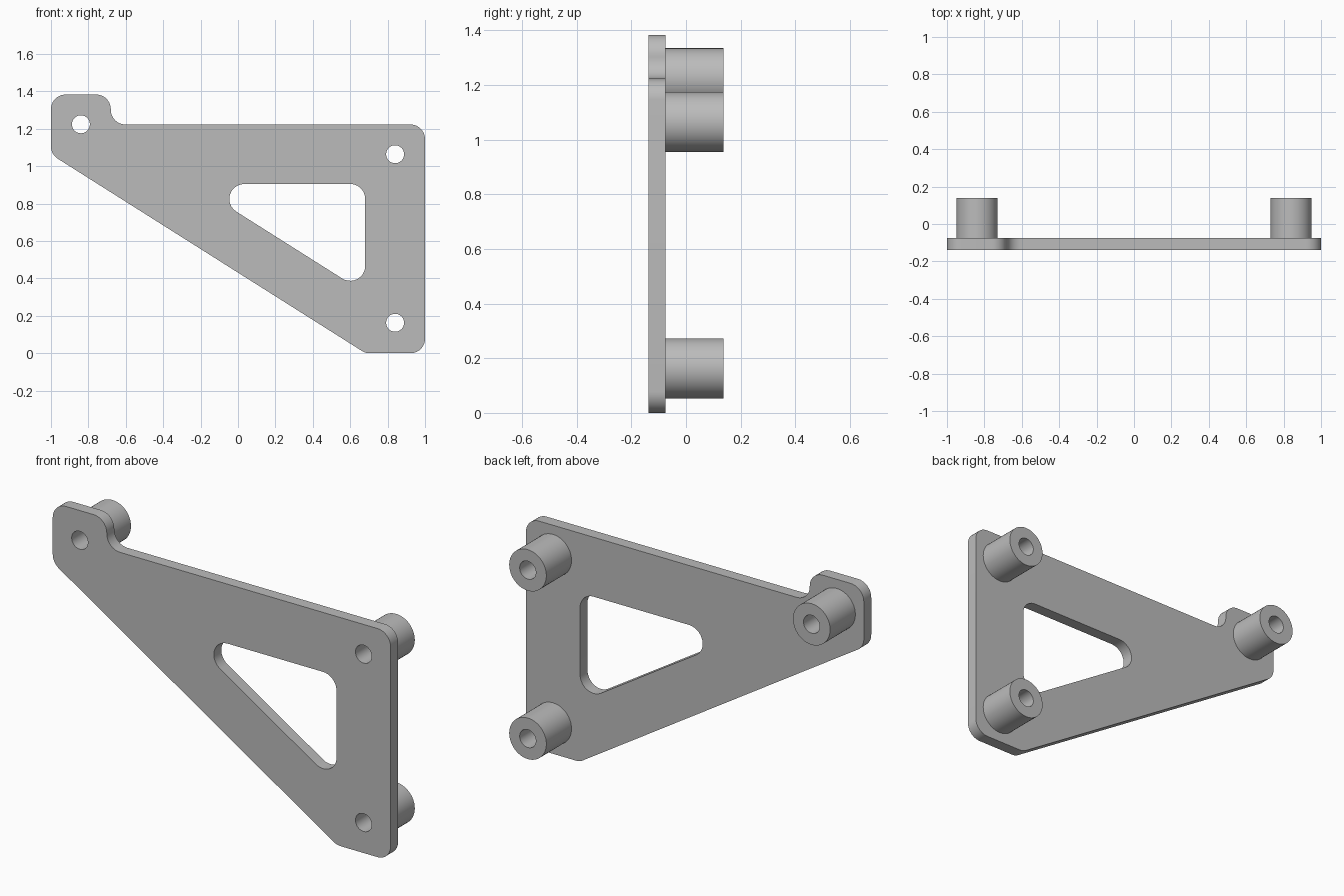
import bpy, bmesh, math
from mathutils import Vector

if "Cube" in bpy.data.objects:
    bpy.data.objects.remove(bpy.data.objects["Cube"])

grey = bpy.data.materials.new("metal_grey")
grey.diffuse_color = (0.5, 0.5, 0.5, 1)
grey.use_nodes = True
grey.node_tree.nodes["Principled BSDF"].inputs["Base Color"].default_value = grey.diffuse_color

BACK, FACE, FRONT = 0.138, -0.075, -0.138   # spacer end, plate back, plate front
HOLES = [(-0.84, 1.224), (0.84, 1.064), (0.84, 0.163)]


def rounded(corners, r, steps=10):
    """Polygon with every corner replaced by a tangent arc of radius r."""
    pts = [Vector(c) for c in corners]
    out = []
    for i, p in enumerate(pts):
        a = (pts[i - 1] - p).normalized()
        b = (pts[(i + 1) % len(pts)] - p).normalized()
        half = a.angle(b) / 2
        centre = p + (a + b).normalized() * (r / math.sin(half))
        start = p + a * (r / math.tan(half)) - centre
        end = p + b * (r / math.tan(half)) - centre
        sweep = math.atan2(start.x * end.y - start.y * end.x, start.dot(end))
        for k in range(steps + 1):
            t = sweep * k / steps
            c, s = math.cos(t), math.sin(t)
            out.append(centre + Vector((start.x * c - start.y * s,
                                        start.x * s + start.y * c)))
    return out


def circle(c, r, n=48):
    return [Vector((c[0] + r * math.cos(math.tau * i / n),
                    c[1] + r * math.sin(math.tau * i / n))) for i in range(n)]


def extruded(name, loops, y0, y1):
    """Fill the outer loop minus inner loops in xz, then extrude along y."""
    bm = bmesh.new()
    edges = []
    for loop in loops:
        vs = [bm.verts.new((p.x, y0, p.y)) for p in loop]
        edges += [bm.edges.new((vs[i - 1], vs[i])) for i in range(len(vs))]
    bmesh.ops.triangle_fill(bm, edges=edges, use_beauty=True, use_dissolve=False)
    ext = bmesh.ops.extrude_face_region(bm, geom=bm.faces[:], use_keep_orig=True)
    moved = [g for g in ext["geom"] if isinstance(g, bmesh.types.BMVert)]
    bmesh.ops.translate(bm, verts=moved, vec=(0, y1 - y0, 0))
    bmesh.ops.recalc_face_normals(bm, faces=bm.faces[:])
    mesh = bpy.data.meshes.new(name)
    bm.to_mesh(mesh)
    bm.free()
    mesh.materials.append(grey)
    ob = bpy.data.objects.new(name, mesh)
    bpy.context.collection.objects.link(ob)
    bpy.ops.object.select_all(action='DESELECT')
    ob.select_set(True)
    bpy.context.view_layer.objects.active = ob
    bpy.ops.object.shade_smooth_by_angle(angle=math.radians(30))
    return ob


# Bracket plate with its raised tab, triangular window and screw holes
outline = rounded([(-1, 1.383), (-0.68, 1.383), (-0.68, 1.223), (1, 1.223),
                   (1, 0), (0.682, 0), (-1, 1.063)], 0.078)
window = rounded([(-0.243, 0.905), (0.68, 0.905), (0.68, 0.322)], 0.08)
extruded("bracket_plate", [outline, window] + [circle(h, 0.048) for h in HOLES],
         FRONT, FACE)

# Hollow round spacers behind each hole
for name, h in zip(("tab_spacer", "upper_spacer", "lower_spacer"), HOLES):
    extruded(name, [circle(h, 0.11), circle(h, 0.048)], FACE, BACK)
